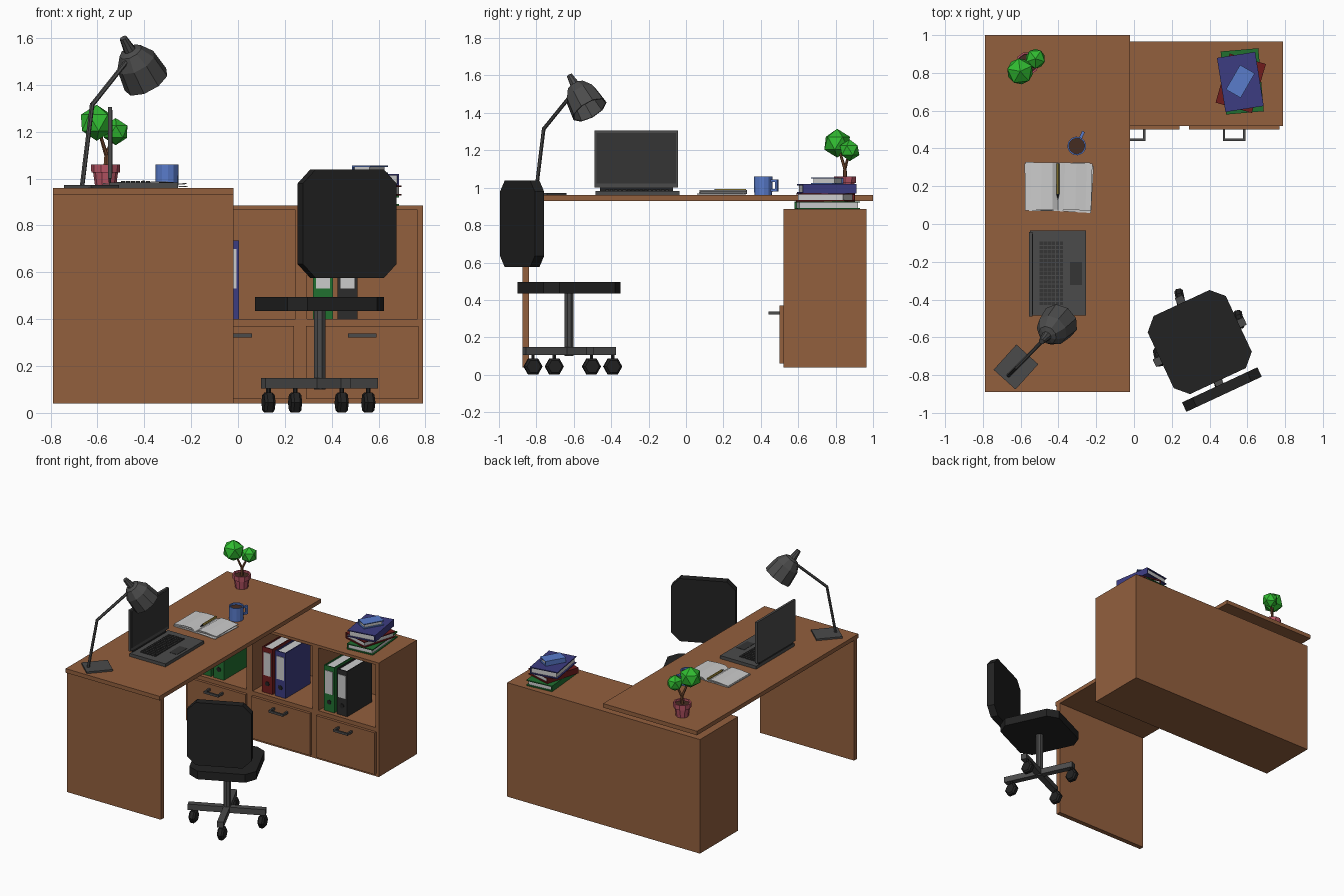
import bpy, bmesh, math
from mathutils import Matrix, Vector

if "Cube" in bpy.data.objects:
    bpy.data.objects.remove(bpy.data.objects["Cube"])

COL = dict(wood=(.29, .115, .048), dark=(.016, .016, .016), grey=(.07, .07, .07), black=(.025, .025, .025),
           white=(.65, .65, .65), green=(.015, .16, .03), red=(.16, .012, .012), blue=(.045, .045, .22),
           light_blue=(.1, .2, .6), pink=(.48, .09, .13), leaf=(.03, .5, .03), trunk=(.18, .07, .03),
           coffee=(.06, .025, .015), gold=(.35, .25, .04), key=(.035, .035, .035))
MATS = {}


def material(c):
    if c not in MATS:
        MATS[c] = bpy.data.materials.new(c)
        MATS[c].diffuse_color = (*COL[c], 1)
    return MATS[c]


def finish(bm, name, col, mat=Matrix()):
    bmesh.ops.recalc_face_normals(bm, faces=bm.faces)
    me = bpy.data.meshes.new(name)
    bm.to_mesh(me)
    bm.free()
    ob = bpy.data.objects.new(name, me)
    ob.matrix_world = mat
    me.materials.append(material(col))
    bpy.context.collection.objects.link(ob)
    return ob


def boxes(name, col, spans, mat=Matrix()):
    """spans: list of (x0, x1, y0, y1, z0, z1)"""
    bm = bmesh.new()
    for x0, x1, y0, y1, z0, z1 in spans:
        m = Matrix.Translation(((x0+x1)/2, (y0+y1)/2, (z0+z1)/2)) @ Matrix.Diagonal((x1-x0, y1-y0, z1-z0, 1))
        bmesh.ops.create_cube(bm, size=1, matrix=m)
    return finish(bm, name, col, mat)


def lathe(name, col, prof, n, mat=Matrix(), turn=0):
    """prof: (radius, z) points, spun around z and capped at both ends"""
    bm = bmesh.new()
    rings = [[bm.verts.new((r*math.cos(turn+math.tau*i/n), r*math.sin(turn+math.tau*i/n), z)) for i in range(n)]
             for r, z in prof]
    for a, b in zip(rings, rings[1:]):
        for i in range(n):
            bm.faces.new((a[i], a[(i+1) % n], b[(i+1) % n], b[i]))
    bm.faces.new(rings[0])
    bm.faces.new(rings[-1])
    return finish(bm, name, col, mat)


def aim(p, q):
    d = Vector(q) - Vector(p)
    return Matrix.Translation(p) @ d.to_track_quat('Z', 'Y').to_matrix().to_4x4(), d.length


def rod(name, col, p, q, r0, r1=None, n=6):
    m, length = aim(p, q)
    return lathe(name, col, [(r0, 0), (r0 if r1 is None else r1, length)], n, m)


def place(x, y, z, deg=0):
    return Matrix.Translation((x, y, z)) @ Matrix.Rotation(math.radians(deg), 4, 'Z')


def prism(name, col, pts, depth, mat):
    """outline in local xy extruded along local z"""
    bm = bmesh.new()
    f = bm.faces.new([bm.verts.new((x, y, 0)) for x, y in pts])
    r = bmesh.ops.extrude_face_region(bm, geom=[f])
    bmesh.ops.translate(bm, vec=(0, 0, depth), verts=[v for v in r['geom'] if isinstance(v, bmesh.types.BMVert)])
    return finish(bm, name, col, mat)


def book(name, col, w, l, t, mat, c=.007):
    """spine on local -x, thickness on z"""
    boxes(name + "_cover", col, [(-w/2, w/2, -l/2, l/2, 0, c), (-w/2, w/2, -l/2, l/2, t-c, t),
                                 (-w/2, -w/2+c, -l/2, l/2, c, t-c)], mat)
    boxes(name + "_pages", "white", [(-w/2+c, w/2-.01, -l/2+.01, l/2-.01, c, t-c)], mat)


# desk
boxes("desktop", "wood", [(-.79, -.02, -.89, 1, .93, .96)])
boxes("desk_leg_panel", "wood", [(-.79, -.02, -.875, -.84, .04, .93)])

# cabinet with open upper compartments
up = [(-.79, -.765), (-.295, -.245), (.245, .295), (.765, .79)]
boxes("cabinet", "wood", [(-.79, .79, .52, .965, .04, .40), (-.79, .79, .52, .965, .865, .885),
                          (-.79, .79, .945, .965, .40, .865)] + [(a, b, .52, .945, .40, .865) for a, b in up])

# drawers and handles
for i, x in enumerate((-.53, 0, .53)):
    boxes(f"drawer_front_{i}", "wood", [(x-.24, x+.24, .5, .52, .06, .37)])
    boxes(f"drawer_handle_{i}", "grey", [(x-.06, x+.06, .44, .453, .322, .338), (x-.06, x-.047, .453, .5, .322, .338),
                                         (x+.047, x+.06, .453, .5, .322, .338)])

# binders standing with the spine to the front
upright = Matrix(((0, 0, 1, 0), (1, 0, 0, 0), (0, 1, 0, 0), (0, 0, 0, 1)))
for i, (x, col) in enumerate([(-.69, "green"), (-.585, "green"), (-.187, "red"), (-.08, "blue"),
                              (.32, "green"), (.425, "black")]):
    book(f"binder_{i}", col, .29, .335, .085, Matrix.Translation((x, .695, .5675)) @ upright)
    boxes(f"binder_label_{i}", "white", [(x+.012, x+.073, .546, .55, .53, .7)])
    rod(f"binder_ring_{i}", "dark", (x+.0425, .55, .47), (x+.0425, .546, .47), .017, n=8)

# book stack
book("book_green", "green", .2, .335, .042, place(.573, .755, .885, 5))
book("book_red", "red", .2, .27, .043, place(.565, .745, .927, -16))
book("book_blue", "blue", .205, .29, .05, place(.563, .752, .97, 189))
book("notebook_small", "light_blue", .09, .15, .035, place(.563, .755, 1.02, -30), .006)

# laptop
boxes("laptop_base", "grey", [(-.55, -.255, -.485, -.035, .96, .983)])
boxes("laptop_lid", "grey", [(-.555, -.538, -.49, -.042, 1.0, 1.305)])
boxes("laptop_hinge", "dark", [(-.552, -.541, -.46, -.07, .983, 1.0)])
boxes("laptop_screen", "key", [(-.538, -.536, -.478, -.054, 1.022, 1.293)])
boxes("touchpad", "key", [(-.338, -.275, -.322, -.2, .983, .985)])
boxes("keyboard", "key", [(-.5+.0215*i, -.483+.0215*i, -.43+.0228*j, -.412+.0228*j, .983, .99)
                          for i in range(6) for j in range(15)])

# open notebook: layered curved sheets either side of the fold
stand = Matrix(((1, 0, 0, 0), (0, 0, 1, 0), (0, 1, 0, 0), (0, 0, 0, 1)))
for k, (deg, h) in enumerate([(-2, .004), (1, .012), (-1, .019)]):
    for s, side in ((-1, "left"), (1, "right")):
        top = [(0, .002), (.03, h), (.09, h), (.145, h*.7), (.175, h*.55+.002)]
        pts = [(s*x, z+.003) for x, z in top] + [(s*x, z) for x, z in reversed(top)]
        prism(f"notebook_page_{side}_{k}", "white", pts, .25, place(-.402, .068+.004*k, .961+.002*k, deg*(1+s*.6)) @ stand)

# pencil
rod("pencil", "gold", (-.403, .32, .985), (-.403, .16, .985), .008)
rod("pencil_tip", "dark", (-.403, .16, .985), (-.403, .13, .982), .008, .001)

# mug
mug = place(-.303, .413, .96, 65)
lathe("mug", "light_blue", [(.048, 0), (.05, .1), (.042, .1), (.042, .085)], 12, mug)
lathe("coffee", "coffee", [(.042, .084), (.042, .087)], 12, mug)
boxes("mug_handle", "light_blue", [(.045, .085, -.008, .008, .07, .083), (.072, .085, -.008, .008, .033, .07),
                                   (.045, .085, -.008, .008, .02, .033)], mug)

# potted plant
lathe("pot", "pink", [(.044, 0), (.053, .065), (.061, .065), (.062, .1), (.052, .1), (.05, .085)], 10, place(-.565, .85, .96))
lathe("soil", "coffee", [(.05, .084), (.05, .087)], 10, place(-.565, .85, .96))
rod("trunk", "trunk", (-.565, .85, 1.04), (-.562, .85, 1.105), .011, .009)
for i, (c, r) in enumerate([((-.603, .808, 1.238), .077), ((-.522, .875, 1.2), .058)]):
    rod(f"branch_{i}", "trunk", (-.562, .85, 1.1), c, .009, .006)
    bm = bmesh.new()
    bmesh.ops.create_icosphere(bm, subdivisions=1, radius=r)
    finish(bm, f"foliage_{i}", "leaf", place(*c, 25+30*i))

# desk lamp
boxes("lamp_base", "grey", [(-.09, .09, -.078, .078, 0, .013)], place(-.625, -.757, .96, 48))
rod("lamp_lower_arm", "grey", (-.665, -.803, .97), (-.622, -.76, 1.32), .01)
rod("lamp_upper_arm", "grey", (-.622, -.76, 1.315), (-.475, -.61, 1.5), .01)
m, _ = aim((-.49, -.622, 1.6), (-.388, -.512, 1.41))
lathe("lamp_shade", "grey", [(.016, 0), (.026, .065), (.052, .075), (.088, .13), (.102, .235),
                             (.095, .235), (.08, .135), (.045, .085)], 9, m)
bm = bmesh.new()
bmesh.ops.create_icosphere(bm, subdivisions=1, radius=.035)
finish(bm, "lamp_bulb", "white", m @ Matrix.Translation((0, 0, .14)))


# office chair, turned 25 degrees
def chamfered(w, h, c):
    return [(w, -h+c), (w, h-c), (w-c, h), (-w+c, h), (-w, h-c), (-w, -h+c), (-w+c, -h), (w-c, -h)]


chair = place(.348, -.625, 0, 25)
prism("chair_seat", "dark", chamfered(.228, .228, .065), .06, chair @ Matrix.Translation((0, 0, .435)))
prism("chair_backrest", "dark", chamfered(.22, .232, .06), .055,
      chair @ Matrix.Translation((0, -.305, .807)) @ stand)
lathe("chair_column", "grey", [(.026, .1), (.026, .435)], 8, chair)
boxes("chair_base", "grey", [(-.265, .265, -.022, .022, .105, .148), (-.022, .022, -.265, -.022, .105, .148),
                             (-.022, .022, .022, .265, .105, .148)], chair)
for i in range(4):
    c = chair @ Vector((.235*math.cos(i*math.pi/2), .235*math.sin(i*math.pi/2), 0)) + Vector((-.005, .02, 0))
    wheel = place(c.x, c.y, .044, 12) @ Matrix.Rotation(math.pi/2, 4, 'Y')
    lathe(f"caster_wheel_{i}", "dark", [(.038, -.023), (.05, -.012), (.05, .012), (.038, .023)], 6, wheel, math.pi/2)
    rod(f"caster_stem_{i}", "dark", (c.x, c.y, .06), (c.x, c.y, .11), .01)

for m in bpy.data.materials:
    if m.users and not m.is_grease_pencil:
        m.use_nodes = True
        m.node_tree.nodes["Principled BSDF"].inputs["Base Color"].default_value = m.diffuse_color
